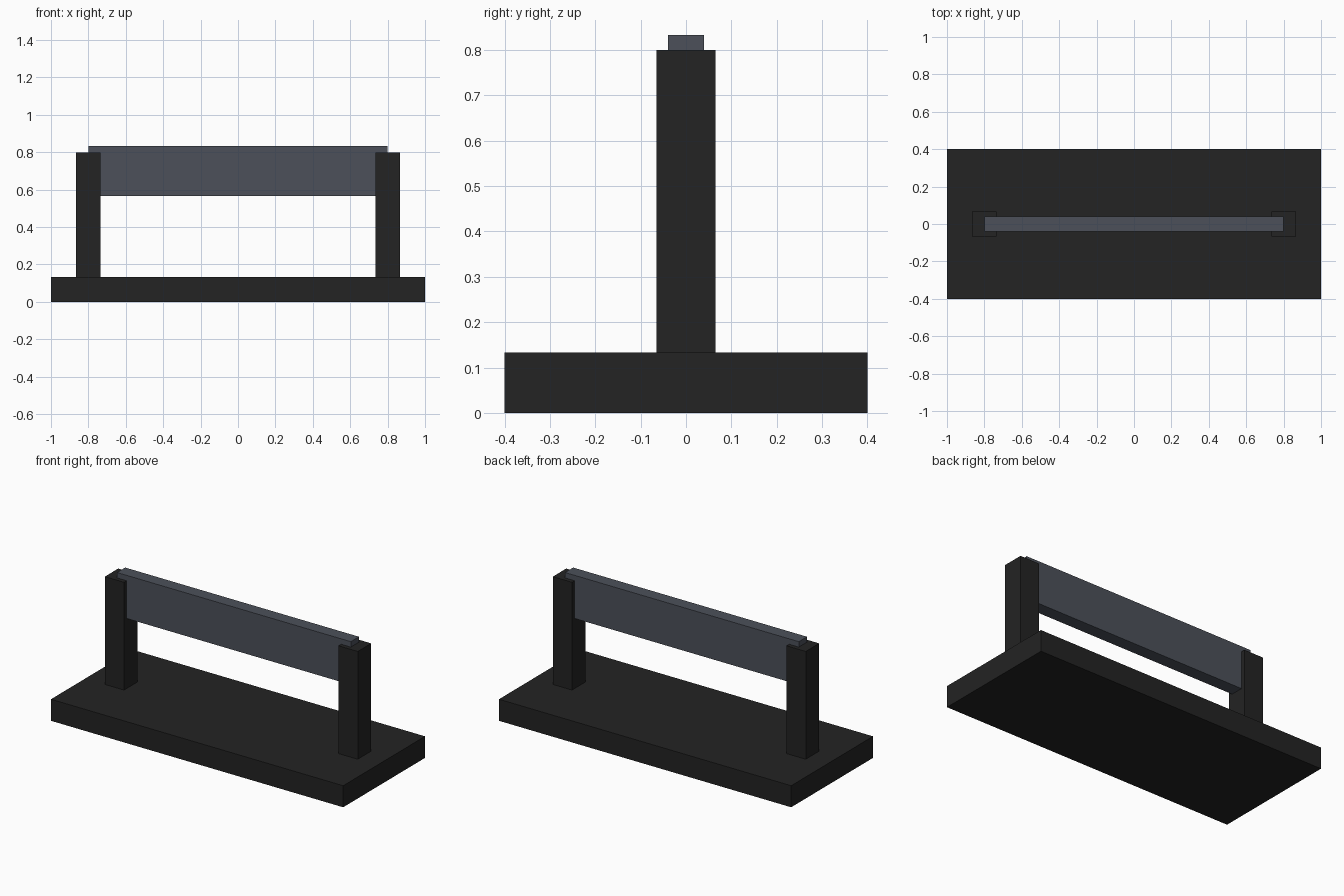
import bpy

if "Cube" in bpy.data.objects:
    bpy.data.objects.remove(bpy.data.objects["Cube"])


def material(name, colour):
    m = bpy.data.materials.new(name)
    m.diffuse_color = (*colour, 1.0)
    m.use_nodes = True
    m.node_tree.nodes["Principled BSDF"].inputs["Base Color"].default_value = m.diffuse_color
    return m


def box(name, lo, hi, mat):
    bpy.ops.mesh.primitive_cube_add(size=1, location=[(a + b) / 2 for a, b in zip(lo, hi)])
    ob = bpy.context.object
    ob.name = name
    ob.scale = [b - a for a, b in zip(lo, hi)]
    bpy.ops.object.transform_apply(location=False, rotation=False, scale=True)
    ob.data.materials.append(mat)
    return ob


black = material("black", (0.0168, 0.0168, 0.0168))
slate = material("slate grey", (0.072, 0.081, 0.102))

# Base slab
box("base", (-1, -0.4, 0), (1, 0.4, 0.1333), black)

# Upright posts at each end
for side, x in (("left", -0.8), ("right", 0.8)):
    box(side + "_post", (x - 0.0655, -0.0655, 0.1333), (x + 0.0655, 0.0655, 0.8), black)

# Cross plate, its ends set into the posts and its top edge standing proud
box("cross_plate", (-0.8, -0.04, 0.5667), (0.8, 0.04, 0.8333), slate)
